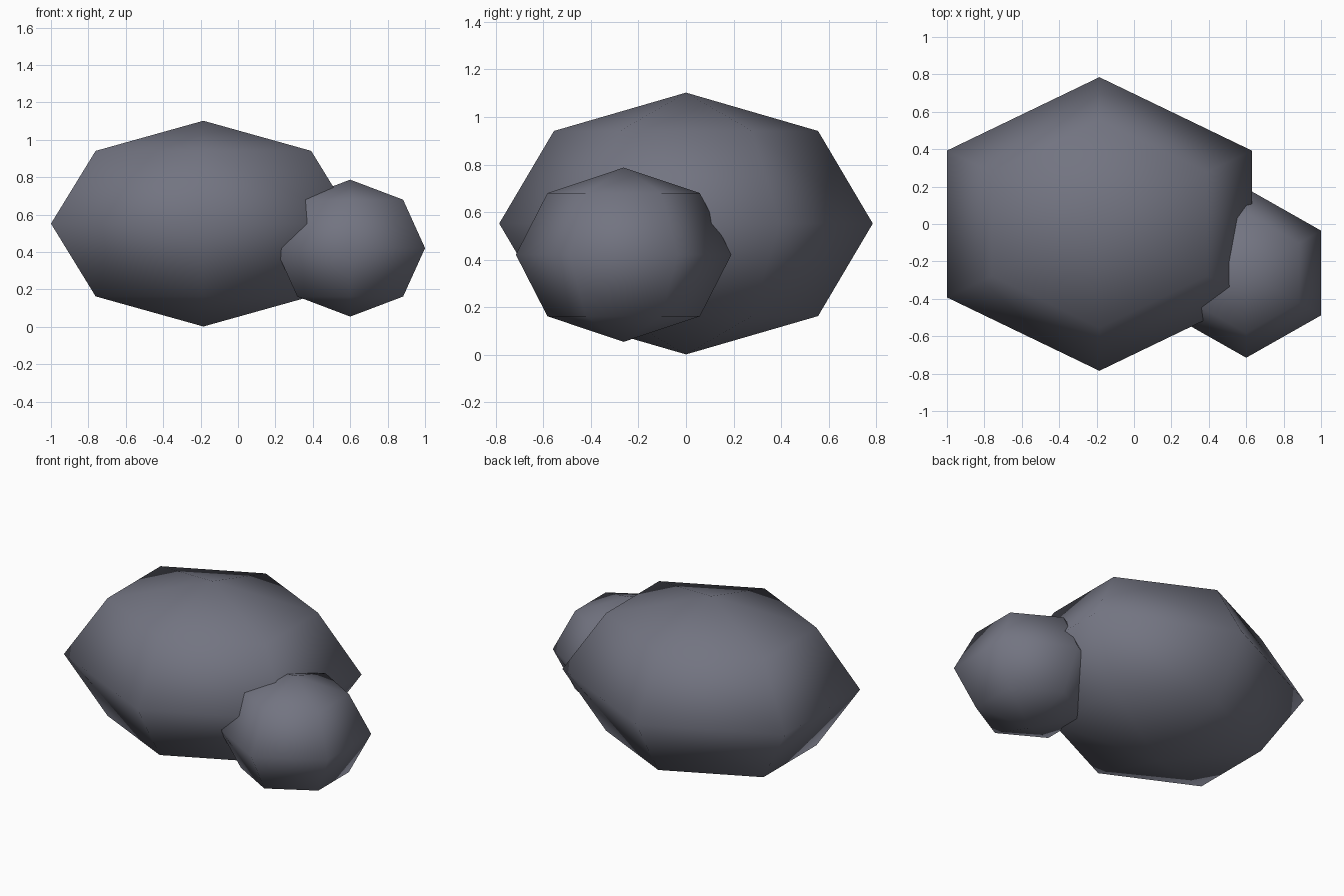
import bpy
import bmesh
from mathutils import Matrix, Vector

cube = bpy.data.objects.get("Cube")
if cube:
    bpy.data.objects.remove(cube, do_unlink=True)

# Single slate grey stone colour
stone = bpy.data.materials.new("slate_grey")
stone.use_nodes = True
colour = (0.17, 0.175, 0.22, 1.0)
stone.diffuse_color = colour
stone.node_tree.nodes["Principled BSDF"].inputs["Base Color"].default_value = colour


def boulder(name, centre, radii):
    """Six-sided, four-ring squashed sphere with smooth shading."""
    bm = bmesh.new()
    place = Matrix.Translation(Vector(centre)) @ Matrix.Diagonal((*radii, 1.0))
    bmesh.ops.create_uvsphere(bm, u_segments=6, v_segments=4, radius=1.0, matrix=place)
    bmesh.ops.recalc_face_normals(bm, faces=bm.faces)
    for face in bm.faces:
        face.smooth = True
    mesh = bpy.data.meshes.new(name)
    bm.to_mesh(mesh)
    bm.free()
    mesh.materials.append(stone)
    obj = bpy.data.objects.new(name, mesh)
    bpy.context.collection.objects.link(obj)
    return obj


# Large rock with a smaller one leaning into its front left side
boulder("large_rock", (-0.185, 0, 0.552), (0.941, 0.785, 0.55))
boulder("small_rock", (0.6, -0.262, 0.421), (0.462, 0.453, 0.366))
